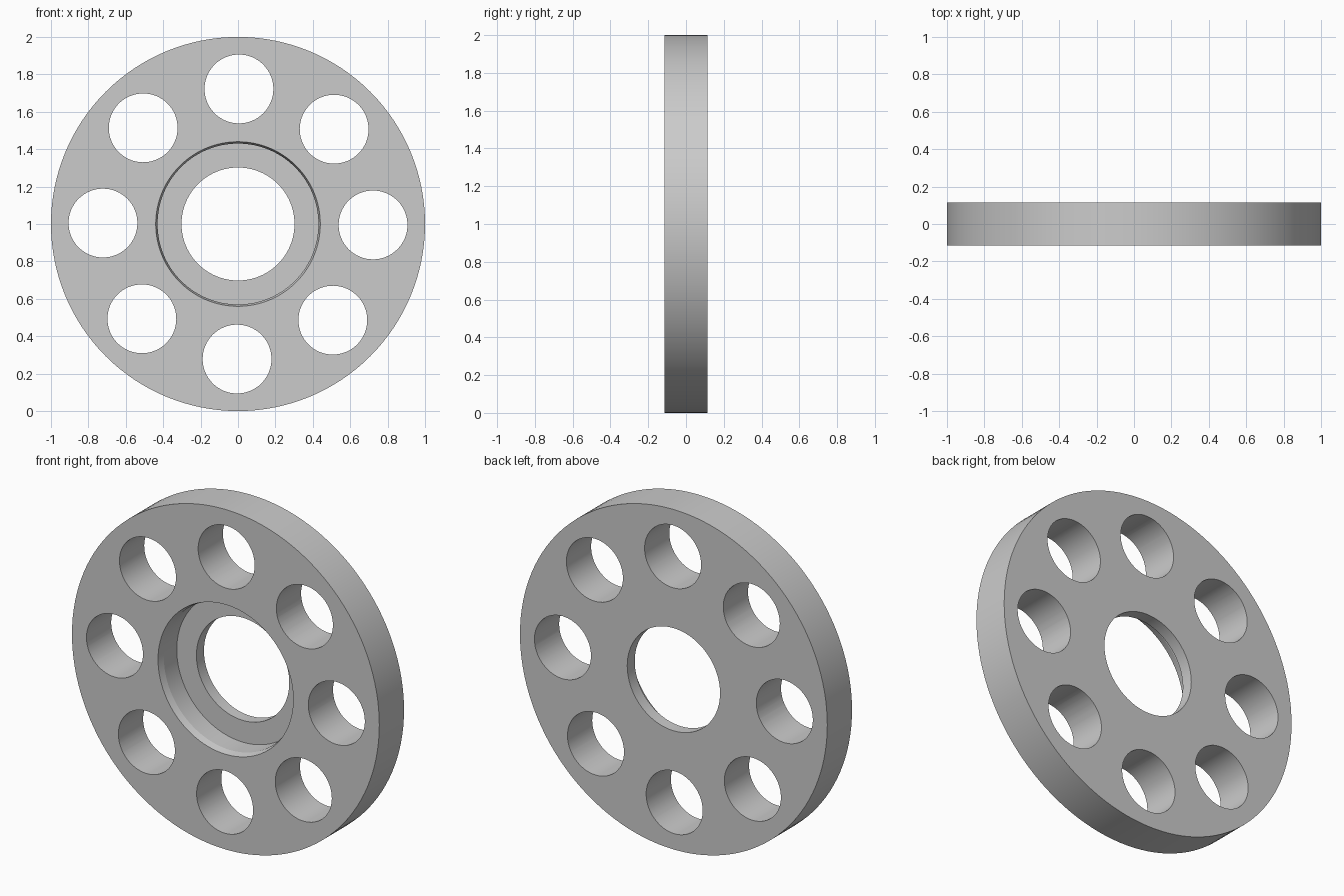
import bpy
import bmesh
from math import radians, pi
from mathutils import Matrix, Vector

default = bpy.data.objects.get("Cube")
if default:
    bpy.data.objects.remove(default, do_unlink=True)

HALF = 0.115          # half the plate thickness
HOLES = 8
AXIS = Vector((0, 0, 1))


def make_object(name, bm):
    mesh = bpy.data.meshes.new(name)
    bmesh.ops.recalc_face_normals(bm, faces=bm.faces)
    bm.to_mesh(mesh)
    bm.free()
    obj = bpy.data.objects.new(name, mesh)
    bpy.context.collection.objects.link(obj)
    return obj


# Plain grey metal
grey = bpy.data.materials.new("grey_metal")
grey.use_nodes = True
colour = (0.6, 0.6, 0.6, 1)
grey.diffuse_color = colour
grey.node_tree.nodes["Principled BSDF"].inputs["Base Color"].default_value = colour

# Disc: lathed section (radius, depth) with bore, counterbore and tapered lip
section = [(1, -HALF), (1, HALF), (0.302, HALF), (0.302, 0.045),
           (0.43, 0.045), (0.43, -HALF + 0.04), (0.44, -HALF)]
bm = bmesh.new()
verts = [bm.verts.new((r, y, 1)) for r, y in section]
edges = [bm.edges.new((v, verts[(i + 1) % len(verts)])) for i, v in enumerate(verts)]
bmesh.ops.spin(bm, geom=verts + edges, cent=AXIS, axis=(0, 1, 0),
               angle=2 * pi, steps=128, use_merge=True)
bmesh.ops.remove_doubles(bm, verts=bm.verts, dist=1e-5)
disc = make_object("flange_disc", bm)
disc.data.materials.append(grey)

# Ring of round holes, cut straight through
bm = bmesh.new()
for i in range(HOLES):
    turn = Matrix.Rotation(2 * pi * i / HOLES + radians(0.4), 4, 'Y')
    place = (Matrix.Translation(AXIS) @ turn @ Matrix.Translation((0.722, 0, 0))
             @ Matrix.Rotation(pi / 2, 4, 'X'))
    bmesh.ops.create_cone(bm, cap_ends=True, segments=64, radius1=0.184,
                          radius2=0.184, depth=4 * HALF, matrix=place)
cutter = make_object("hole_cutter", bm)
cutter.data.materials.append(grey)
cutter.hide_render = True

cut = disc.modifiers.new("holes", 'BOOLEAN')
cut.operation = 'DIFFERENCE'
cut.solver = 'EXACT'
cut.object = cutter
bpy.ops.object.select_all(action='DESELECT')
disc.select_set(True)
bpy.context.view_layer.objects.active = disc
bpy.ops.object.modifier_apply(modifier=cut.name)
bpy.data.objects.remove(cutter, do_unlink=True)

# Smooth round walls, crisp rims
bpy.ops.object.shade_smooth_by_angle(angle=radians(10))
